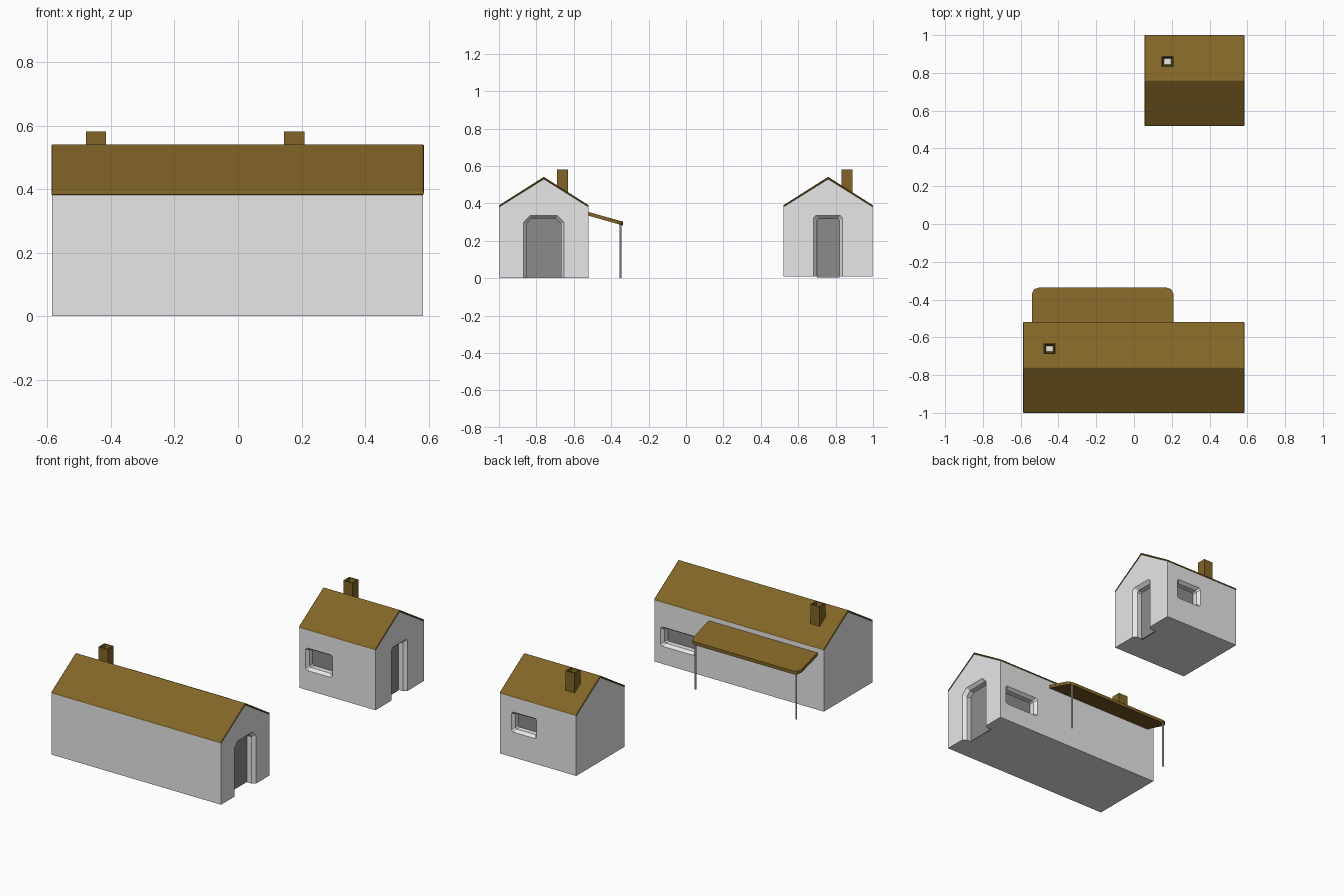
import bpy, bmesh, math
from mathutils import Vector

cube = bpy.data.objects.get("Cube")
if cube:
    bpy.data.objects.remove(cube, do_unlink=True)


def material(name, r, g, b):
    m = bpy.data.materials.new(name)
    m.use_nodes = True
    m.diffuse_color = (r, g, b, 1)
    m.node_tree.nodes["Principled BSDF"].inputs["Base Color"].default_value = (r, g, b, 1)
    return m


PLASTER = material("pale_grey_plaster", 0.8, 0.8, 0.8)
PANEL = material("dark_grey_panel", 0.26, 0.26, 0.26)
BROWN = material("ochre_brown_roof", 0.22, 0.13, 0.02)


def loft(name, rings, mat, closed=False):
    """Skin a row of equal rings; cap the ends, or join last to first."""
    bm = bmesh.new()
    loops = [[bm.verts.new(p) for p in ring] for ring in rings]
    pairs = list(zip(loops, loops[1:]))
    if closed:
        pairs.append((loops[-1], loops[0]))
    else:
        bm.faces.new(loops[0])
        bm.faces.new(loops[-1])
    for a, b in pairs:
        for i in range(len(a)):
            j = (i + 1) % len(a)
            bm.faces.new((a[i], a[j], b[j], b[i]))
    bmesh.ops.recalc_face_normals(bm, faces=bm.faces)
    mesh = bpy.data.meshes.new(name)
    bm.to_mesh(mesh)
    bm.free()
    mesh.materials.append(mat)
    ob = bpy.data.objects.new(name, mesh)
    bpy.context.collection.objects.link(ob)
    return ob


def apply_modifier(ob, mod):
    bpy.context.view_layer.objects.active = ob
    bpy.ops.object.modifier_apply(modifier=mod.name)


def cut_rect(u0, u1, z0, z1, c, bottom=True):
    """Rectangle with chamfered corners."""
    low = [(u0 + c, z0), (u1 - c, z0), (u1, z0 + c)] if bottom else [(u0, z0), (u1, z0)]
    pts = low + [(u1, z1 - c), (u1 - c, z1), (u0 + c, z1), (u0, z1 - c)]
    return pts + [(u0, z0 + c)] if bottom else pts


def opening(name, body, axis, side, face, u0, u1, z0, z1, c, rim, door=False):
    """Cut a splayed recess into a wall and set a dark panel at its back."""
    def ring(profile, depth):
        d = face - side * depth
        return [(d, u, z) if axis == "x" else (u, d, z) for u, z in profile]
    inner_z0 = z0 if door else z0 + rim
    outer = cut_rect(u0, u1, z0, z1, c, not door)
    inner = cut_rect(u0 + rim, u1 - rim, inner_z0, z1 - rim, c * 0.8, not door)
    cutter = loft("cutter", [ring(outer, -0.01), ring(outer, 0),
                             ring(inner, 0.02), ring(inner, 0.055)], PLASTER)
    mod = body.modifiers.new("recess", "BOOLEAN")
    mod.operation = "DIFFERENCE"
    mod.solver = "EXACT"
    mod.object = cutter
    apply_modifier(body, mod)
    bpy.data.objects.remove(cutter, do_unlink=True)
    if door:
        inner = [(u, max(z, 0.003)) for u, z in inner]
    loft(name, [ring(inner, 0.051), ring(inner, 0.058)], PANEL)


def house(prefix, x0, x1, yc, base):
    """Gabled body with a thin roof shell; returns the body."""
    half = 0.24
    w = half - 0.002
    walls = [(-w, base), (w, base), (w, 0.383), (0, 0.532), (-w, 0.383)]
    body = loft(prefix + "_walls", [[(x, yc + y, z) for y, z in walls]
                                    for x in (x0 + 0.003, x1 - 0.003)], PLASTER)
    shell = [(-half, 0.38), (0, 0.53), (half, 0.38),
             (half, 0.39), (0, 0.542), (-half, 0.39)]
    roof = loft(prefix + "_roof", [[(x, yc + y, z) for y, z in shell]
                                   for x in (x0, x1)], BROWN)
    bev = roof.modifiers.new("soft_edges", "BEVEL")
    bev.width = 0.003
    bev.segments = 1
    apply_modifier(roof, bev)
    return body


def chimney(prefix, x, y):
    """Hollow square stack with a tapering flue and a pale flue floor."""
    def ring(inset, z):
        a, b = 0.032 - inset, 0.029 - inset
        return [(x - a, y - b, z), (x + a, y - b, z), (x + a, y + b, z), (x - a, y + b, z)]
    loft(prefix + "_chimney", [ring(0, 0.42), ring(0, 0.582),
                               ring(0.006, 0.582), ring(0.014, 0.51), ring(0.014, 0.42)],
         BROWN, closed=True)
    loft(prefix + "_flue_floor", [ring(0.013, 0.502), ring(0.013, 0.51)], PLASTER)


# Long house
long_y = -0.76
long_house = house("long_house", -0.588, 0.585, long_y, 0)
opening("long_house_door", long_house, "x", 1, 0.582,
        long_y - 0.108, long_y + 0.108, -0.02, 0.335, 0.035, 0.016, door=True)
opening("long_house_window", long_house, "y", 1, long_y + 0.238,
        0.30, 0.54, 0.11, 0.23, 0.01, 0.014)
chimney("long_house", -0.447, -0.66)

# Small house
small_y = 0.76
small_house = house("small_house", 0.055, 0.585, small_y, 0.008)
opening("small_house_door", small_house, "x", 1, 0.582,
        small_y - 0.078, small_y + 0.078, -0.02, 0.335, 0.012, 0.018, door=True)
opening("small_house_front_window", small_house, "y", -1, small_y - 0.238,
        0.10, 0.285, 0.13, 0.27, 0.01, 0.014)
opening("small_house_back_window", small_house, "y", 1, small_y + 0.238,
        0.33, 0.505, 0.165, 0.29, 0.01, 0.014)
chimney("small_house", 0.177, 0.86)

# Sloping canopy behind the long house, with clipped outer corners
cx0, cx1, wall_y, edge_y = -0.54, 0.208, -0.526, -0.337
outline = [(cx0, wall_y), (cx1, wall_y), (cx1, edge_y - 0.03), (cx1 - 0.012, edge_y - 0.008),
           (cx1 - 0.035, edge_y), (cx0 + 0.035, edge_y), (cx0 + 0.012, edge_y - 0.008),
           (cx0, edge_y - 0.03)]


def canopy_z(y):
    return 0.356 - 0.285 * (y - wall_y)


loft("canopy", [[(x, y, canopy_z(y) - drop) for x, y in outline]
                for drop in (0.02, 0)], BROWN)

# Canopy posts
for side, px in (("left", 0.18), ("right", -0.515)):
    py, r = -0.35, 0.005
    circle = [(px + r * math.cos(i * math.pi / 4), py + r * math.sin(i * math.pi / 4))
              for i in range(8)]
    loft(side + "_canopy_post", [[(x, y, z) for x, y in circle] for z in (0, 0.295)], PLASTER)
